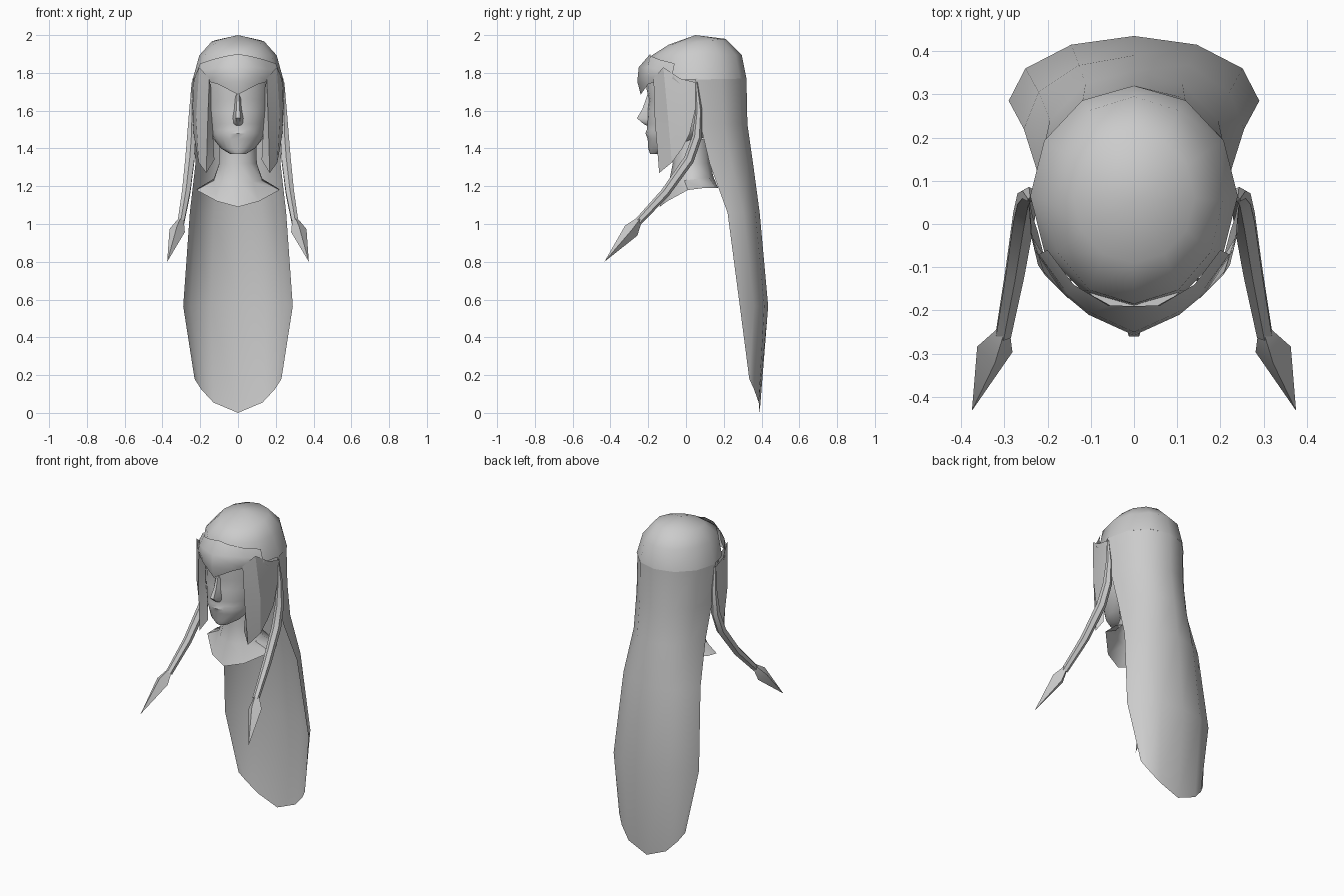
import bpy, bmesh, math
from mathutils import Vector

if "Cube" in bpy.data.objects:
    bpy.data.objects.remove(bpy.data.objects["Cube"])

grey = bpy.data.materials.new("plain_grey")
grey.diffuse_color = (0.6, 0.6, 0.6, 1)
grey.use_nodes = True
grey.node_tree.nodes["Principled BSDF"].inputs["Base Color"].default_value = grey.diffuse_color


def loft(name, rows, closed=False, cap_start=False, cap_end=False, mirror=False, angle=40):
    """Skin a list of equal-length point rows into one surface."""
    bm = bmesh.new()
    grid = [[bm.verts.new(p) for p in row] for row in rows]
    n = len(rows[0])
    for a, b in zip(grid, grid[1:]):
        for i in range(n if closed else n - 1):
            j = (i + 1) % n
            bm.faces.new((a[i], a[j], b[j], b[i]))
    if cap_start:
        bm.faces.new(grid[0])
    if cap_end:
        bm.faces.new(grid[-1])
    bmesh.ops.remove_doubles(bm, verts=bm.verts, dist=0.0005)
    bmesh.ops.recalc_face_normals(bm, faces=bm.faces)
    mesh = bpy.data.meshes.new(name)
    bm.to_mesh(mesh)
    bm.free()
    for p in mesh.polygons:
        p.use_smooth = True
    mesh.set_sharp_from_angle(angle=math.radians(angle))
    mesh.materials.append(grey)
    ob = bpy.data.objects.new(name, mesh)
    bpy.context.collection.objects.link(ob)
    if mirror:
        ob.modifiers.new("mirror", 'MIRROR').merge_threshold = 0.001
    return ob


def oval(z_front, z_back, w, y_front, y_back, n):
    """Horizontal oval ring, starting at the front, optionally tilted."""
    pts = []
    for i in range(n):
        a = 2 * math.pi * i / n
        t = (1 - math.cos(a)) / 2
        pts.append((w * math.sin(a), y_front + (y_back - y_front) * t,
                    z_front + (z_back - z_front) * t))
    return pts


def tube(name, path, sides):
    """Tapered mirrored tube through (x, y, z, radius) points."""
    pts = [Vector(p[:3]) for p in path]
    rows = []
    for i, p in enumerate(pts):
        d = (pts[min(i + 1, len(pts) - 1)] - pts[max(i - 1, 0)]).normalized()
        u = d.cross(Vector((1, 0, 0))).normalized()
        v = d.cross(u)
        r = path[i][3]
        rows.append([p + r * (math.cos(k * math.tau / sides) * u + math.sin(k * math.tau / sides) * v)
                     for k in range(sides)])
    return loft(name, rows, closed=True, mirror=True, angle=45)


# Head: chin to forehead
head = [(1.37, .04, -.19, -.10), (1.40, .09, -.20, -.03), (1.45, .13, -.203, .08),
        (1.48, .143, -.215, .13), (1.50, .15, -.207, .15), (1.53, .157, -.208, .16),
        (1.60, .168, -.205, .16), (1.66, .17, -.197, .16), (1.72, .17, -.21, .16),
        (1.80, .165, -.20, .16)]
loft("head", [oval(z, z, w, f, b, 20) for z, w, f, b in head], True, True, True)

# Nose: slim wedge on the centre line
nose = [(1.69, .008, -.203), (1.61, .014, -.23), (1.56, .02, -.26), (1.53, .018, -.225), (1.52, .012, -.205)]
loft("nose", [[(-w * 1.5, -.195, z), (-w * .6, y, z), (w * .6, y, z), (w * 1.5, -.195, z)]
              for z, w, y in nose], angle=50)

# Neck flaring into an open collar with a dipped front
collar = [(0, -.14, 1.09), (.11, -.10, 1.12), (.22, .01, 1.18), (.21, .09, 1.19), (.12, .16, 1.19), (0, .17, 1.19)]
collar += [(-x, y, z) for x, y, z in collar[-2:0:-1]]
loft("neck", [oval(1.45, 1.45, .10, -.08, .12, 10), oval(1.32, 1.32, .105, -.07, .13, 10),
              oval(1.22, 1.25, .135, -.09, .145, 10), collar], True)

# Hair cap: faceted dome
loft("hair_cap", [oval(1.76, 1.77, .24, -.19, .32, 12), oval(1.89, 1.895, .205, -.185, .295, 12),
                  oval(1.95, 1.98, .14, -.09, .21, 12), [(0, .05, 2.0)] * 12], True, angle=60)

# Long back hair: curved sheet ending in a rounded point
sheet = [(1.77, .24, .05, .32), (1.53, .235, .075, .325), (1.32, .225, .125, .355),
         (1.06, .255, .22, .39), (.565, .29, .285, .435)]
rows = []
for z, w, edge, back in sheet:
    rows.append([(w * math.sin(math.radians(a)), edge + (back - edge) * math.cos(math.radians(a)), z)
                 for a in range(-90, 91, 30)])
tip = [(.23, .335, .18), (.195, .36, .125), (.13, .385, .055), (0, .39, 0)]
rows.append([(-x, y, z) for x, y, z in tip] + tip[-2::-1])
loft("back_hair", rows)

# Fringe: folded plate over the forehead, pointed at the centre
loft("fringe", [
    [(0, -.19, 1.90), (0, -.25, 1.83), (0, -.258, 1.755), (0, -.24, 1.685)],
    [(.06, -.188, 1.89), (.10, -.205, 1.83), (.105, -.21, 1.785), (.105, -.20, 1.74)],
    [(.14, -.14, 1.87), (.155, -.16, 1.82), (.165, -.16, 1.785), (.16, -.155, 1.755)],
    [(.20, -.06, 1.85), (.22, -.07, 1.80), (.23, -.06, 1.77), (.235, -.03, 1.74)],
], mirror=True, angle=50)

# Side locks: angular panels framing the face
loft("side_lock", [
    [(.14, -.10, 1.70), (.135, -.11, 1.52), (.125, -.12, 1.34)],
    [(.152, -.172, 1.77), (.16, -.165, 1.55), (.168, -.142, 1.27)],
    [(.205, -.12, 1.83), (.222, -.095, 1.56), (.208, -.075, 1.325)],
    [(.235, -.03, 1.77), (.24, -.02, 1.62), (.222, -.02, 1.40)],
    [(.245, .05, 1.75), (.243, .06, 1.65), (.235, .02, 1.48)],
], mirror=True, angle=25)

# Thin hanging strands with spearhead ends
tube("thin_strand", [(.24, .055, 1.75, .006), (.243, .068, 1.60, .018), (.247, .058, 1.46, .026),
                     (.255, .015, 1.34, .028), (.275, -.11, 1.165, .025), (.302, -.255, 1.01, .02)], 6)
tube("strand_tip", [(.302, -.245, 1.025, .015), (.322, -.29, .965, .042), (.375, -.432, .80, 0)], 4)
